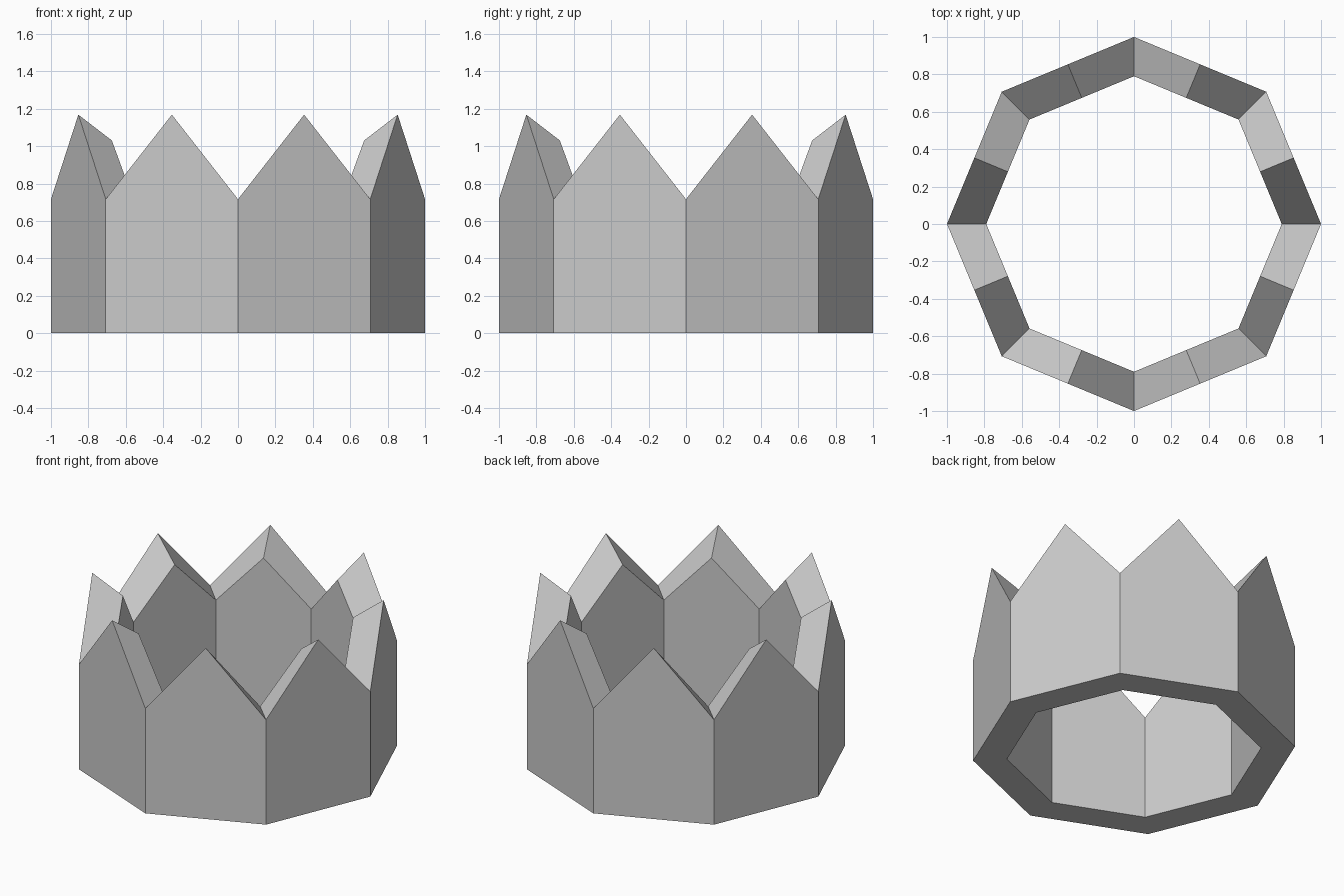
import bpy, bmesh
from math import cos, sin, pi
from mathutils import Vector

if "Cube" in bpy.data.objects:
    bpy.data.objects.remove(bpy.data.objects["Cube"])

SIDES = 8
OUTER = (1.0, 0.716, 1.168)    # corner radius, valley height, peak height
INNER = (0.79, 0.712, 1.03)

bm = bmesh.new()


def ring(radius, valley, peak):
    """Bottom corners, top valleys and mid-side peaks of one wall."""
    corners = [Vector((radius * cos(2 * pi * i / SIDES), radius * sin(2 * pi * i / SIDES), 0))
               for i in range(SIDES)]
    up = Vector((0, 0, 1))
    mids = [(corners[i] + corners[(i + 1) % SIDES]) / 2 for i in range(SIDES)]
    return ([bm.verts.new(c) for c in corners],
            [bm.verts.new(c + up * valley) for c in corners],
            [bm.verts.new(m + up * peak) for m in mids])


ob, ov, op = ring(*OUTER)
ib, iv, ip = ring(*INNER)

for i in range(SIDES):
    j = (i + 1) % SIDES
    bm.faces.new((ob[i], ob[j], ov[j], op[i], ov[i]))   # outer panel
    bm.faces.new((ib[j], ib[i], iv[i], ip[i], iv[j]))   # inner panel
    bm.faces.new((ov[i], op[i], ip[i], iv[i]))          # rising edge
    bm.faces.new((op[i], ov[j], iv[j], ip[i]))          # falling edge
    bm.faces.new((ob[j], ob[i], ib[i], ib[j]))          # underside

bmesh.ops.recalc_face_normals(bm, faces=bm.faces)
mesh = bpy.data.meshes.new("crown")
bm.to_mesh(mesh)
bm.free()
crown = bpy.data.objects.new("crown", mesh)
bpy.context.collection.objects.link(crown)
